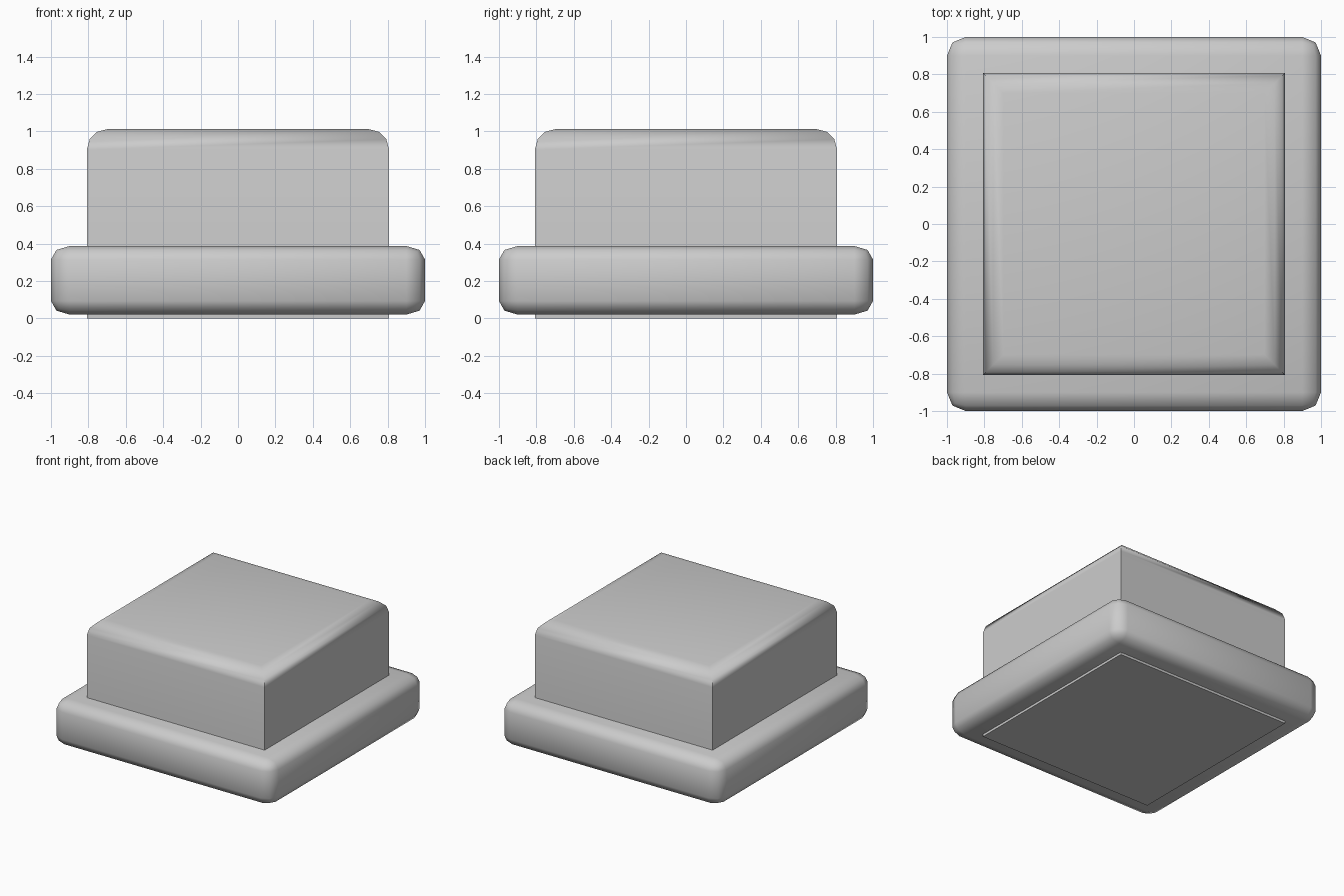
import bpy, bmesh, math

if "Cube" in bpy.data.objects:
    bpy.data.objects.remove(bpy.data.objects["Cube"])


def bevelled_box(name, half, z0, z1, width, segments, pick, z_squash=1.0):
    """Box whose picked edges are rounded, then squashed in z to its final height."""
    bm = bmesh.new()
    bmesh.ops.create_cube(bm, size=2)
    for v in bm.verts:
        v.co.x *= half
        v.co.y *= half
        v.co.z *= (z1 - z0) / 2 / z_squash
    bmesh.ops.bevel(bm, geom=[e for e in bm.edges if pick(e)], offset=width,
                    segments=segments, profile=0.5, affect='EDGES', clamp_overlap=True)
    for v in bm.verts:
        v.co.z = v.co.z * z_squash + (z0 + z1) / 2
    bmesh.ops.recalc_face_normals(bm, faces=bm.faces)
    mesh = bpy.data.meshes.new(name)
    bm.to_mesh(mesh)
    bm.free()
    obj = bpy.data.objects.new(name, mesh)
    bpy.context.collection.objects.link(obj)
    bpy.ops.object.select_all(action='DESELECT')
    obj.select_set(True)
    bpy.context.view_layer.objects.active = obj
    bpy.ops.object.shade_smooth_by_angle(angle=math.radians(60))
    return obj


# Wide base slab, every edge rounded
bevelled_box("base_flange", 1.0, 0.02, 0.387, 0.1, 2, lambda e: True, z_squash=0.73)

# Tall centre block, only the top rim rounded, running down to the ground
bevelled_box("centre_block", 0.808, 0.0, 1.012, 0.11, 3,
             lambda e: all(v.co.z > 0 for v in e.verts))
